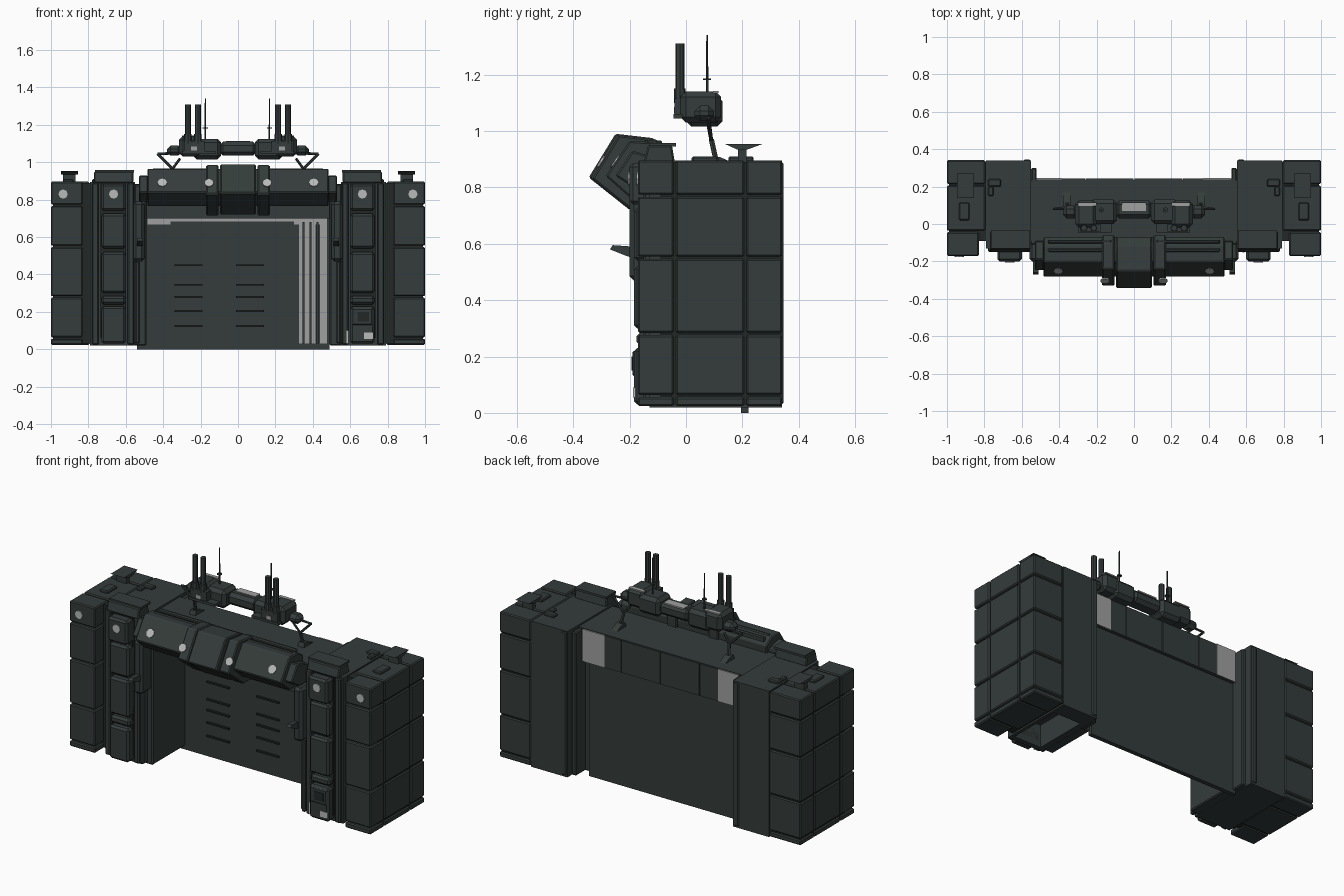
import bpy, bmesh
from mathutils import Vector, Matrix

cube = bpy.data.objects.get("Cube")
if cube:
    bpy.data.objects.remove(cube)


def material(name, rgb):
    m = bpy.data.materials.new(name)
    m.use_nodes = True
    m.diffuse_color = (*rgb, 1)
    m.node_tree.nodes["Principled BSDF"].inputs["Base Color"].default_value = (*rgb, 1)
    return m


HULL = material("dark green grey", (0.034, 0.045, 0.043))
SEAM = material("near black", (0.016, 0.021, 0.02))
GREY = material("worn grey", (0.35, 0.35, 0.35))
LAMP = material("pale lamp", (0.48, 0.49, 0.49))


def finish(name, bm, mat, bevel=0):
    bmesh.ops.recalc_face_normals(bm, faces=bm.faces)
    me = bpy.data.meshes.new(name)
    bm.to_mesh(me)
    bm.free()
    me.materials.append(mat)
    ob = bpy.data.objects.new(name, me)
    bpy.context.collection.objects.link(ob)
    if bevel:
        mod = ob.modifiers.new("edge", "BEVEL")
        mod.width, mod.segments = bevel, 1
    return ob


def boxes(name, spans, mat=HULL, bevel=0.006):
    """One object of boxes given as ((x0,x1),(y0,y1),(z0,z1))."""
    bm = bmesh.new()
    for s in spans:
        mid = Vector([(a + b) / 2 for a, b in s])
        size = [abs(b - a) for a, b in s]
        bmesh.ops.create_cube(bm, size=1, matrix=Matrix.Translation(mid) @ Matrix.Diagonal((*size, 1)))
    return finish(name, bm, mat, bevel)


def mirror(side, a, b):
    return tuple(sorted((side * a, side * b)))


def extrude_x(name, profile, x0, x1, mat=HULL, bevel=0.006):
    """Prism along x from a (y, z) outline."""
    bm = bmesh.new()
    f = bm.faces.new([bm.verts.new((x0, y, z)) for y, z in profile])
    new = bmesh.ops.extrude_face_region(bm, geom=[f])["geom"]
    bmesh.ops.translate(bm, verts=[v for v in new if isinstance(v, bmesh.types.BMVert)], vec=(x1 - x0, 0, 0))
    return finish(name, bm, mat, bevel)


def rod(name, p, q, r, mat=HULL, sides=8, r2=None):
    p, q = Vector(p), Vector(q)
    d = q - p
    bm = bmesh.new()
    rot = d.to_track_quat('Z', 'Y').to_matrix().to_4x4()
    bmesh.ops.create_cone(bm, cap_ends=True, segments=sides, radius1=r, radius2=r if r2 is None else r2,
                          depth=d.length, matrix=Matrix.Translation((p + q) / 2) @ rot)
    return finish(name, bm, mat)


def lamp(name, x, y, z, normal=(0, -1, 0)):
    c, n = Vector((x, y, z)), Vector(normal).normalized()
    rod(name, c - n * 0.004, c + n * 0.004, 0.025, LAMP)


def cells(cuts, gap=0.004):
    return [(a + gap, b - gap) for a, b in zip(cuts, cuts[1:])]


Y_CUTS = (-0.175, -0.04, 0.21, 0.345)
Z_CUTS = (0.02, 0.06, 0.28, 0.55, 0.77, 0.9)

for side, tag in ((1, "left"), (-1, "right")):
    # Outer column: plated shell around a dark core
    m = lambda a, b: mirror(side, a, b)
    plates = [(m(0.83 if y[1] < -0.03 else 0.795, 1.0), y, z) for y in cells(Y_CUTS) for z in cells(Z_CUTS)]
    boxes(tag + "_outer_plates", plates)
    boxes(tag + "_outer_core", [(m(0.78, 0.99), (-0.09, 0.335), (0.03, 0.89))], SEAM, 0)

    # Inner column with stacked front panels
    inner = boxes(tag + "_inner_column", [(m(0.55, 0.79), (-0.13, 0.34), (0.02, 0.895))], bevel=0)
    if side == 1:
        cutter = boxes("underside_cutter", [((0.585, 0.77), (-0.1, 0.24), (-0.1, 0.16))], HULL, 0)
        cutter.hide_render = True
        cutter.hide_viewport = True
        cut = inner.modifiers.new("underside", "BOOLEAN")
        cut.operation, cut.object = "DIFFERENCE", cutter
    boxes(tag + "_column_edges", [(m(a, a + 0.035), (-0.15, -0.1), (0.025, 0.89)) for a in (0.555, 0.745)])
    boxes(tag + "_panel_backing", [(m(0.6, 0.735), (-0.145, -0.1), (0.06, 0.89))], SEAM, 0)
    boxes(tag + "_front_panels", [(m(0.6, 0.73), (-d, -0.1), z) for d, z in
          ((0.2, (0.74, 0.885)), (0.185, (0.54, 0.725)), (0.185, (0.3, 0.52)), (0.175, (0.24, 0.285)),
           (0.185, (0.03, 0.23)))], bevel=0.012)
    boxes(tag + "_back_ribs", [(m(0.555, 0.59), (0.3, 0.345), (0.03, 0.89)),
                               (m(0.52, 0.55), (0.2, 0.3), (0.02, 0.88))])
    lamp(tag + "_outer_lamp", side * 0.935, -0.172, 0.83)
    lamp(tag + "_inner_lamp", side * 0.665, -0.201, 0.83)

    # Gate jamb, guard plate and hook
    boxes(tag + "_jamb", [(m(0.49, 0.555), (-0.11, 0.21), (0.02, 0.88))])
    boxes(tag + "_guard_plate", [(m(0.5, 0.56), (-0.2, -0.08), (0.47, 0.79))], bevel=0.015)
    boxes(tag + "_jamb_strip", [(m(0.525, 0.55), (-0.15, -0.1), (0.03, 0.47))])
    extrude_x(tag + "_hook", [(-0.19, 0.55), (-0.22, 0.56), (-0.27, 0.58), (-0.26, 0.595), (-0.19, 0.59)],
              side * 0.51, side * 0.54, bevel=0)

    # Roof fittings
    extrude_x(tag + "_roof_box", [(-0.15, 0.89), (-0.135, 0.95), (-0.05, 0.95), (-0.04, 0.89)],
              side * 0.56, side * 0.77)
    boxes(tag + "_roof_shelf", [(m(0.555, 0.765), (-0.13, -0.035), (0.945, 0.958))], bevel=0)
    boxes(tag + "_roof_hatches", [(m(0.88, 0.935), (0.02, 0.115), (0.89, 0.91)),
                                  (m(0.71, 0.78), (0.2, 0.24), (0.89, 0.91)),
                                  (m(0.75, 0.78), (0.15, 0.2), (0.89, 0.91))])
    extrude_x(tag + "_roof_vane", [(0.14, 0.953), (0.27, 0.953), (0.22, 0.935), (0.18, 0.935)],
              side * 0.855, side * 0.945, bevel=0)
    boxes(tag + "_vane_foot", [(m(0.87, 0.935), (0.185, 0.215), (0.89, 0.94))], bevel=0)

# Utility box at the foot of the left tower
boxes("utility_box", [((0.61, 0.72), (-0.19, -0.17), (0.13, 0.22))])
boxes("utility_screen", [((0.64, 0.7), (-0.193, -0.185), (0.15, 0.2))], SEAM, 0)
boxes("foot_lamps", [((0.675, 0.725), (-0.188, -0.18), (0.055, 0.09)),
                     ((0.58, 0.59), (-0.153, -0.146), (0.03, 0.1))], LAMP, 0)

# Header, roof and thin gate set deep in the opening
boxes("header", [((-0.56, 0.56), (-0.09, 0.235), (0.7, 0.885))], bevel=0)
boxes("gate", [((-0.54, 0.49), (0.195, 0.222), (0, 0.72))], bevel=0)
boxes("gate_slats", [((x, x + w), (0.183, 0.197), (z, z + 0.009))
                     for z in (0.445, 0.34, 0.275, 0.2, 0.12) for x, w in ((-0.34, 0.15), (-0.01, 0.15))], SEAM, 0)
boxes("gate_head_worn", [((-0.485, -0.36), (0.189, 0.196), (0.667, 0.7)),
                         ((-0.36, 0.3), (0.189, 0.196), (0.684, 0.7)),
                         ((0.3, 0.475), (0.189, 0.196), (0.667, 0.7))], GREY, 0)
boxes("gate_track_worn", [((x, x + w), (0.189, 0.196), (0.03, 0.667))
                          for x, w in ((0.325, 0.022), (0.355, 0.06), (0.438, 0.037))], GREY, 0)
boxes("gate_track_ribs", [((x, x + 0.01), (0.175, 0.197), (0.03, 0.68)) for x in (0.346, 0.382, 0.42)], HULL, 0)
boxes("rear_upper_panels", [(x, (0.2, 0.243), (0.69, 0.882)) for x in cells((-0.52, -0.26, 0, 0.26, 0.53), 0.002)],
      bevel=0)
boxes("rear_worn_patches", [((0.37, 0.515), (0.239, 0.246), (0.69, 0.884)),
                            ((-0.52, -0.385), (0.239, 0.246), (0.69, 0.884))], GREY, 0)

# Visor over the gate
visor = [(-0.2, 0.965), (-0.285, 0.84), (-0.2, 0.765), (-0.08, 0.765), (-0.07, 0.93), (-0.12, 0.96)]
hood = [(-0.25, 0.99), (-0.345, 0.835), (-0.2, 0.72), (-0.08, 0.72), (-0.07, 0.95), (-0.12, 0.975)]
arm = [(y + 0.012, z - 0.005) for y, z in hood]
extrude_x("visor", visor, -0.485, 0.485)
extrude_x("visor_hood", hood, -0.095, 0.095)
for side, tag in ((1, "left"), (-1, "right")):
    extrude_x(tag + "_visor_arm", arm, side * 0.105, side * 0.17)
    extrude_x(tag + "_visor_cap", [(-0.19, 0.93), (-0.25, 0.84), (-0.17, 0.79), (-0.09, 0.79), (-0.09, 0.9)],
              side * 0.48, side * 0.53)
    boxes(tag + "_visor_roof_rails", [(mirror(side, 0.12, 0.46), (y, y + 0.02), (0.93, 0.967))
                                      for y in (-0.15, -0.105)])
    lamp(tag + "_visor_lamp", side * 0.405, -0.252, 0.89, (0, -0.125, 0.085))
    lamp(tag + "_arm_lamp", side * 0.155, -0.303, 0.89, (0, -0.155, 0.095))

# Sensor gantry above the roof
boxes("gantry_bridge", [((-0.1, 0.1), (0.03, 0.125), (1.035, 1.11))], bevel=0.02)
boxes("gantry_patch", [((-0.065, 0.065), (0.07, 0.115), (1.105, 1.113))], GREY, 0)
for side, tag in ((1, "left"), (-1, "right")):
    m = lambda a, b: mirror(side, a, b)
    boxes(tag + "_pod", [(m(0.09, 0.24), (0, 0.13), (1.015, 1.125)), (m(0.2, 0.315), (-0.02, 0.125), (1.03, 1.14)),
                         (m(0.3, 0.38), (0.03, 0.1), (1.035, 1.09))], bevel=0.02)
    boxes(tag + "_pod_trim", [(m(0.12, 0.3), (-0.045, 0.01), (1.045, 1.06)),
                              (m(0.18, 0.29), (-0.04, 0), (1.05, 1.115))], bevel=0)
    boxes(tag + "_pod_lamp", [(m(0.22, 0.25), (-0.043, -0.036), (1.062, 1.085))], GREY, 0)
    boxes(tag + "_pod_strip", [(m(0.2, 0.3), (0.095, 0.115), (1.135, 1.142))], GREY, 0)
    for i, x in enumerate((0.215, 0.268)):
        rod(f"{tag}_tube_{i}", (side * x, -0.022, 1.09), (side * x, -0.022, 1.31), 0.016)
        rod(f"{tag}_tube_collar_{i}", (side * x, -0.022, 1.1), (side * x, -0.022, 1.15), 0.02)
    ax = 0.168 if side == 1 else -0.175
    rod(tag + "_aerial", (ax, 0.075, 1.1), (ax, 0.075, 1.34), 0.005, HULL, 6, 0.003)
    rod(tag + "_aerial_disc", (ax, 0.075, 1.18), (ax, 0.075, 1.186), 0.014)
    # Bent struts holding the gantry
    pts = [(0.3, 0.08, 1.05), (0.43, 0.08, 1.045), (0.35, 0.09, 0.965), (0.31, 0.08, 1.02)]
    for i, (p, q) in enumerate(zip(pts, pts[1:])):
        rod(f"{tag}_strut_{i}", (side * p[0], *p[1:]), (side * q[0], *q[1:]), 0.007, HULL, 6)
    rod(tag + "_strut_leg", (side * 0.35, 0.09, 0.97), (side * 0.36, 0.11, 0.88), 0.01, HULL, 6)
    extrude_x(tag + "_strut_base", [(0.08, 0.88), (0.09, 0.91), (0.12, 0.908), (0.18, 0.88)],
              side * 0.34, side * 0.38, bevel=0)
